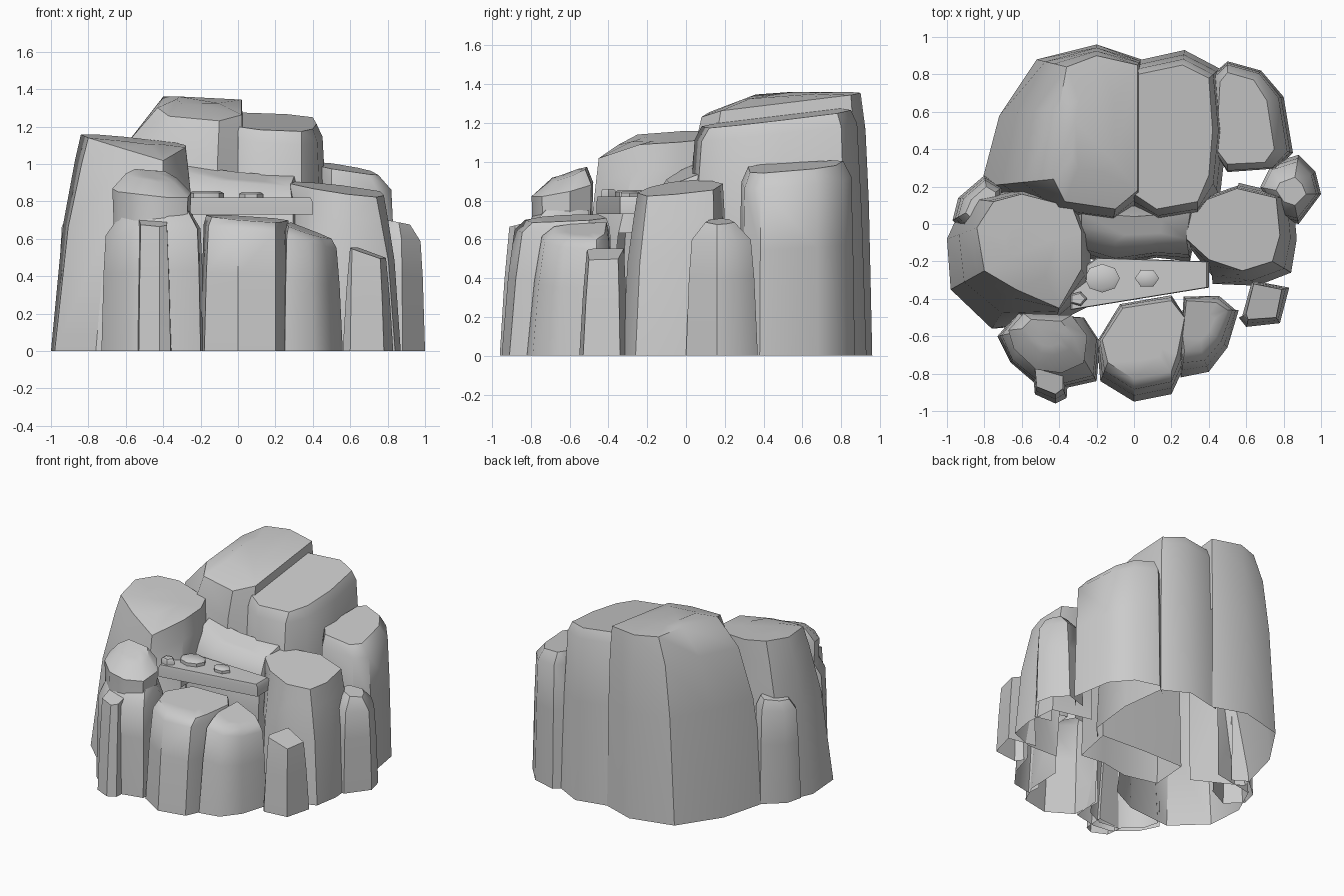
import bpy, bmesh, math
from mathutils import Vector

cube = bpy.data.objects.get("Cube")
if cube:
    bpy.data.objects.remove(cube, do_unlink=True)

stone = bpy.data.materials.new("grey_stone")
stone.use_nodes = True
colour = (0.6, 0.6, 0.6, 1)
stone.diffuse_color = colour
stone.node_tree.nodes["Principled BSDF"].inputs["Base Color"].default_value = colour


def blend(first, second, amount):
    return [Vector(a).lerp(Vector(b), amount) for a, b in zip(first, second)]


def faces_hollow(face):
    """True for a wall that only borders the empty core of the formation."""
    centre = face.calc_center_median().to_2d()
    inward = -centre.normalized().dot(face.normal.to_2d())
    return centre.length < 0.75 and inward > -0.2


def loft(name, rings, closed=False):
    """Skin a stack of rings, cap the last one and shade it."""
    bm = bmesh.new()
    loops = [[bm.verts.new(p) for p in ring] for ring in rings]
    count = len(loops[0])
    lowest = []
    for low, high in zip(loops, loops[1:]):
        for i in range(count):
            j = (i + 1) % count
            face = bm.faces.new((low[i], low[j], high[j], high[i]))
            if low is loops[0]:
                lowest.append(face)
    bm.faces.new(loops[-1])
    if closed:
        bm.faces.new(loops[0][::-1])
    bmesh.ops.recalc_face_normals(bm, faces=bm.faces)
    if sum(f.normal.z * f.calc_area() for f in bm.faces if abs(f.normal.z) > 0.5) < 0 and not closed:
        bmesh.ops.reverse_faces(bm, faces=bm.faces)
    if not closed:
        hidden = [f for f in lowest if faces_hollow(f)]
        bmesh.ops.delete(bm, geom=hidden, context="FACES")
    mesh = bpy.data.meshes.new(name)
    bm.to_mesh(mesh)
    bm.free()
    mesh.materials.append(stone)
    obj = bpy.data.objects.new(name, mesh)
    bpy.context.collection.objects.link(obj)
    bpy.ops.object.select_all(action="DESELECT")
    obj.select_set(True)
    bpy.context.view_layer.objects.active = obj
    bpy.ops.object.shade_smooth_by_angle(angle=math.radians(42))


def rock(name, foot, top, height, drop=0.06, spread=0.25, waist=None, pinch=0):
    """Open-bottomed rock from a foot outline to a sloping top outline."""
    rim = blend(top, foot, spread)
    middle = sum((Vector(p) for p in top), Vector((0, 0))) / len(top)
    inner = [p.lerp(middle, 0.5) for p in map(Vector, top)]
    if waist is None:
        waist = 0.5 * (1 - spread)
    belt = [p.lerp(middle, pinch) for p in blend(foot, top, waist)]
    rings = [[(p[0], p[1], 0) for p in foot]]
    rings.append([(p.x, p.y, 0.58 * height(*q)) for p, q in zip(belt, top)])
    rings.append([(p.x, p.y, height(*q) - drop) for p, q in zip(rim, top)])
    rings.append([(p[0], p[1], height(*p)) for p in top])
    rings.append([(p.x, p.y, height(*p)) for p in inner])
    loft(name, rings)


# Tall rear boulders
rock("rear_peak",
     [(-.82, .2), (-.72, .58), (-.52, .88), (-.2, .96), (.04, .88), (.04, .1), (-.12, -.02), (-.48, .02)],
     [(-.43, .24), (-.4, .62), (-.36, .84), (-.2, .9), (.02, .85), (.02, .18), (-.1, .08), (-.37, .12)],
     lambda x, y: min(1.36, 1.21 + .38 * y) - .05 * max(0, x + .3), drop=.19, spread=.42)
rock("rear_shoulder",
     [(0, .87), (.27, .93), (.46, .83), (.5, .5), (.46, .15), (.34, .02), (.14, -.01), (0, .06)],
     [(.02, .8), (.26, .85), (.4, .78), (.42, .5), (.4, .26), (.34, .12), (.12, .08), (0, .16)],
     lambda x, y: 1.18 + .12 * y - .06 * x, drop=.07, spread=.4)
rock("rear_right_rock",
     [(.42, .8), (.5, .87), (.68, .82), (.8, .68), (.85, .38), (.76, .29), (.5, .27), (.42, .4)],
     [(.46, .76), (.5, .81), (.64, .77), (.71, .66), (.75, .4), (.7, .33), (.5, .32), (.44, .4)],
     lambda x, y: .94 + .06 * y - .15 * (x - .6), drop=.08, spread=.7)

# Left side
rock("left_boulder",
     [(-1, -.08), (-.98, -.35), (-.76, -.56), (-.42, -.53), (-.2, -.42), (-.2, -.1), (-.28, .12), (-.58, .2), (-.9, .14)],
     [(-.84, -.02), (-.8, -.25), (-.63, -.35), (-.4, -.45), (-.28, -.24), (-.28, -.04), (-.33, .09), (-.6, .16), (-.75, .12)],
     lambda x, y: min(1.14, 1.25 + .4 * y) + .06 * y - .1 * (x + .65), drop=.14, spread=.2)
rock("left_pillar",
     [(-.97, .02), (-.94, .14), (-.8, .26), (-.7, .2), (-.7, 0), (-.86, -.08)],
     [(-.9, .06), (-.87, .13), (-.79, .2), (-.74, .17), (-.74, .02), (-.83, 0)],
     lambda x, y: .75 + .2 * (x + .84), drop=.07, spread=.6)

# Front ring
rock("front_left_base",
     [(-.73, -.6), (-.66, -.74), (-.52, -.86), (-.38, -.88), (-.2, -.84), (-.18, -.62), (-.26, -.5), (-.62, -.47)],
     [(-.64, -.58), (-.62, -.68), (-.52, -.75), (-.38, -.77), (-.27, -.72), (-.26, -.6), (-.32, -.5), (-.6, -.49)],
     lambda x, y: .72 + .1 * (x + .6), drop=.1, spread=.75)
rock("front_left_head",
     [(-.69, -.57), (-.66, -.68), (-.53, -.8), (-.38, -.82), (-.25, -.76), (-.23, -.6), (-.32, -.48), (-.6, -.47)],
     [(-.6, -.56), (-.57, -.62), (-.5, -.69), (-.42, -.7), (-.34, -.67), (-.33, -.59), (-.39, -.52), (-.55, -.51)],
     lambda x, y: .97 + .35 * (y + .54) - .15 * abs(x + .5), drop=.08, spread=.8, waist=.15, pinch=.08)
rock("front_left_pillar",
     [(-.54, -.8), (-.53, -.91), (-.42, -.96), (-.36, -.93), (-.35, -.78)],
     [(-.53, -.76), (-.52, -.87), (-.42, -.91), (-.38, -.88), (-.38, -.74)],
     lambda x, y: .7 + .25 * (y + .77), drop=.02, spread=.05)
rock("front_centre_rock",
     [(-.2, -.62), (-.18, -.84), (0, -.95), (.2, -.91), (.27, -.76), (.28, -.5), (.2, -.37), (-.08, -.42)],
     [(-.17, -.62), (-.14, -.74), (0, -.83), (.2, -.79), (.23, -.7), (.27, -.5), (.2, -.41), (-.06, -.45)],
     lambda x, y: .72 + .06 * (y + .5) - .08 * x, drop=.05, spread=.45)
rock("front_right_rock",
     [(.24, -.72), (.25, -.82), (.4, -.79), (.5, -.66), (.56, -.46), (.46, -.37), (.26, -.38)],
     [(.26, -.6), (.27, -.68), (.36, -.68), (.44, -.6), (.5, -.46), (.44, -.42), (.28, -.41)],
     lambda x, y: .69 - .38 * (x - .28) + .1 * (y + .4), drop=.05, spread=.45)
rock("small_pillar",
     [(.56, -.5), (.6, -.55), (.78, -.53), (.83, -.34), (.62, -.3)],
     [(.6, -.48), (.61, -.51), (.76, -.5), (.79, -.35), (.64, -.32)],
     lambda x, y: .56 - .35 * (x - .6) + .1 * (y + .4), drop=.01, spread=.05)

# Right side
rock("right_boulder",
     [(.26, -.1), (.42, -.32), (.66, -.33), (.84, -.26), (.87, -.08), (.85, .15), (.56, .22), (.26, .12)],
     [(.28, -.08), (.4, -.19), (.58, -.25), (.74, -.2), (.78, -.06), (.76, .14), (.55, .19), (.28, .09)],
     lambda x, y: .9 - .13 * (x - .3) + .1 * y, drop=.13, spread=.25, waist=.3, pinch=.02)
rock("right_round_pillar",
     [(.66, .2), (.76, .03), (.88, 0), (1, .16), (.97, .28), (.88, .37), (.72, .32)],
     [(.76, .18), (.8, .12), (.86, .1), (.92, .16), (.9, .21), (.86, .25), (.78, .22)],
     lambda x, y: .7 - .2 * (x - .8), drop=.09, spread=.7)


def slab(name, corners, bottom, thick, taper):
    """Closed slab with a slightly tapered upper edge."""
    centre = sum((Vector(p) for p in corners), Vector((0, 0))) / len(corners)
    rings = []
    for part, size in [(0, 1), (0.75, 1), (1, taper)]:
        ring = [centre + (Vector(p) - centre) * size for p in corners]
        rings.append([(p.x, p.y, bottom + thick * part) for p in ring])
    loft(name, rings, closed=True)


# Shelf, plank and pebbles in the hollow
rock("inner_shelf",
     [(-.34, -.16), (-.1, -.22), (.12, -.18), (.3, -.2), (.36, .1), (0, .12), (-.32, .12)],
     [(-.28, -.02), (-.1, -.1), (.12, -.09), (.28, -.08), (.3, .06), (0, .04), (-.28, .06)],
     lambda x, y: .94 - .1 * x + .4 * y, drop=.13, spread=.7)
slab("plank", [(-.34, -.46), (.4, -.34), (.4, -.2), (-.2, -.18), (-.34, -.28)], .73, .09, .97)


def pebble(name, x, y, radius, thick, sides):
    ring = [(x + radius * math.cos(math.tau * i / sides),
             y + 0.8 * radius * math.sin(math.tau * i / sides)) for i in range(sides)]
    slab(name, ring, 0.81, thick, 0.75)


pebble("large_pebble", -.17, -.29, .095, .045, 8)
pebble("middle_pebble", .07, -.29, .065, .04, 6)
pebble("small_pebble", -.3, -.4, .05, .05, 5)
